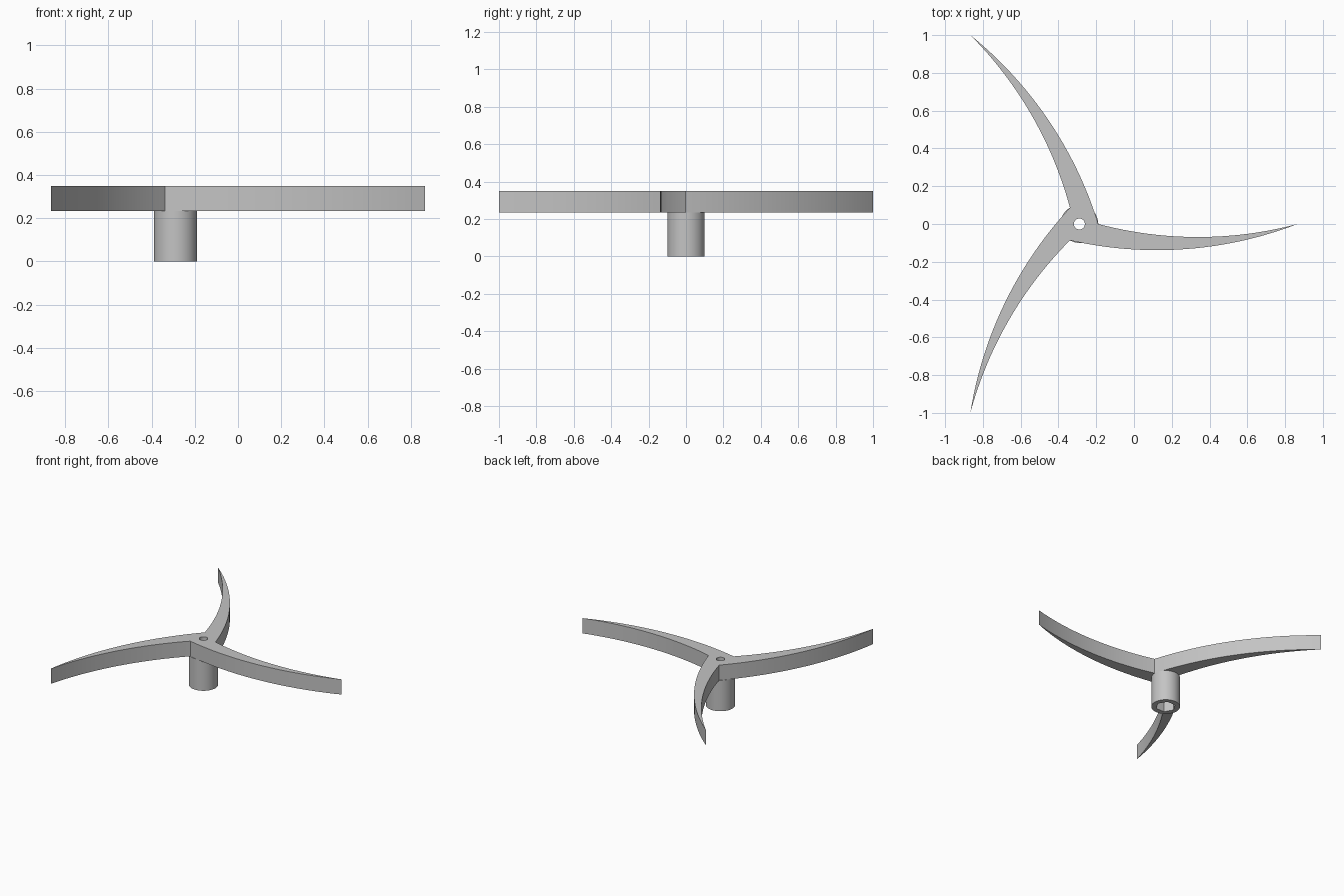
import bpy
import bmesh
from math import sin, cos, pi, radians
from mathutils import Vector, Matrix

cube = bpy.data.objects.get("Cube")
if cube:
    bpy.data.objects.remove(cube, do_unlink=True)

HUB = Vector((-0.289, 0, 0))
TIP_RADIUS = 1.155
HUB_RADIUS = 0.1
BLADE_BOTTOM, BLADE_TOP = 0.234, 0.349

grey = bpy.data.materials.new("plain grey")
grey.use_nodes = True
colour = (0.55, 0.55, 0.55, 1)
grey.diffuse_color = colour
grey.node_tree.nodes["Principled BSDF"].inputs["Base Color"].default_value = colour


def polar(radius, degrees):
    return Vector((radius * cos(radians(degrees)), radius * sin(radians(degrees)), 0))


def arc(start, end, sag, steps=24):
    """Points of a circular arc bulging to the right of start-end, without the end."""
    chord = end - start
    half = chord.length / 2
    radius = (half * half + sag * sag) / (2 * sag)
    left = Vector((-chord.y, chord.x, 0)).normalized()
    centre = (start + end) / 2 + left * (radius - sag)
    first = start - centre
    sweep = first.to_2d().angle_signed((end - centre).to_2d())
    return [centre + Matrix.Rotation(-sweep * i / steps, 3, "Z") @ first
            for i in range(steps)]


def prism(name, outline, bottom, top):
    """Extrude a flat outline around the hub axis."""
    bm = bmesh.new()
    face = bm.faces.new([bm.verts.new(HUB + p + Vector((0, 0, bottom))) for p in outline])
    grown = bmesh.ops.extrude_face_region(bm, geom=[face], use_keep_orig=True)
    raised = [v for v in grown["geom"] if isinstance(v, bmesh.types.BMVert)]
    bmesh.ops.translate(bm, verts=raised, vec=(0, 0, top - bottom))
    bmesh.ops.recalc_face_normals(bm, faces=bm.faces)
    mesh = bpy.data.meshes.new(name)
    bm.to_mesh(mesh)
    bm.free()
    mesh.materials.append(grey)
    obj = bpy.data.objects.new(name, mesh)
    bpy.context.collection.objects.link(obj)
    return obj


def ring(radius, sides):
    return [polar(radius, 360 * i / sides) for i in range(sides)]


def select_only(obj):
    bpy.ops.object.select_all(action="DESELECT")
    obj.select_set(True)
    bpy.context.view_layer.objects.active = obj


def drill(obj, cutter):
    cutter.hide_render = True
    cut = obj.modifiers.new("bore", "BOOLEAN")
    cut.operation = "DIFFERENCE"
    cut.solver = "EXACT"
    cut.object = cutter
    select_only(obj)
    bpy.ops.object.modifier_apply(modifier=cut.name)
    bpy.data.objects.remove(cutter, do_unlink=True)


# Three curved blades as one continuous outline
outline = []
for turn in (0, 120, 240):
    tip = polar(TIP_RADIUS, turn)
    outer_root = polar(HUB_RADIUS, turn - 120)
    inner_root = polar(HUB_RADIUS, turn)
    outline += arc(outer_root, tip, 0.09)
    inner = arc(inner_root, tip, 0.069)
    outline += [tip] + inner[:0:-1]
blades = prism("curved_blades", outline, BLADE_BOTTOM, BLADE_TOP)
drill(blades, prism("screw_hole_cutter", ring(0.029, 32), 0.1, 0.5))

# Round socket with a hexagonal bore
socket = prism("shaft_socket", ring(HUB_RADIUS, 64), 0, BLADE_BOTTOM)
drill(socket, prism("hex_bore_cutter", ring(0.07, 6), -0.1, 0.4))

for part in (blades, socket):
    select_only(part)
    bpy.ops.object.shade_smooth_by_angle(angle=radians(30))
